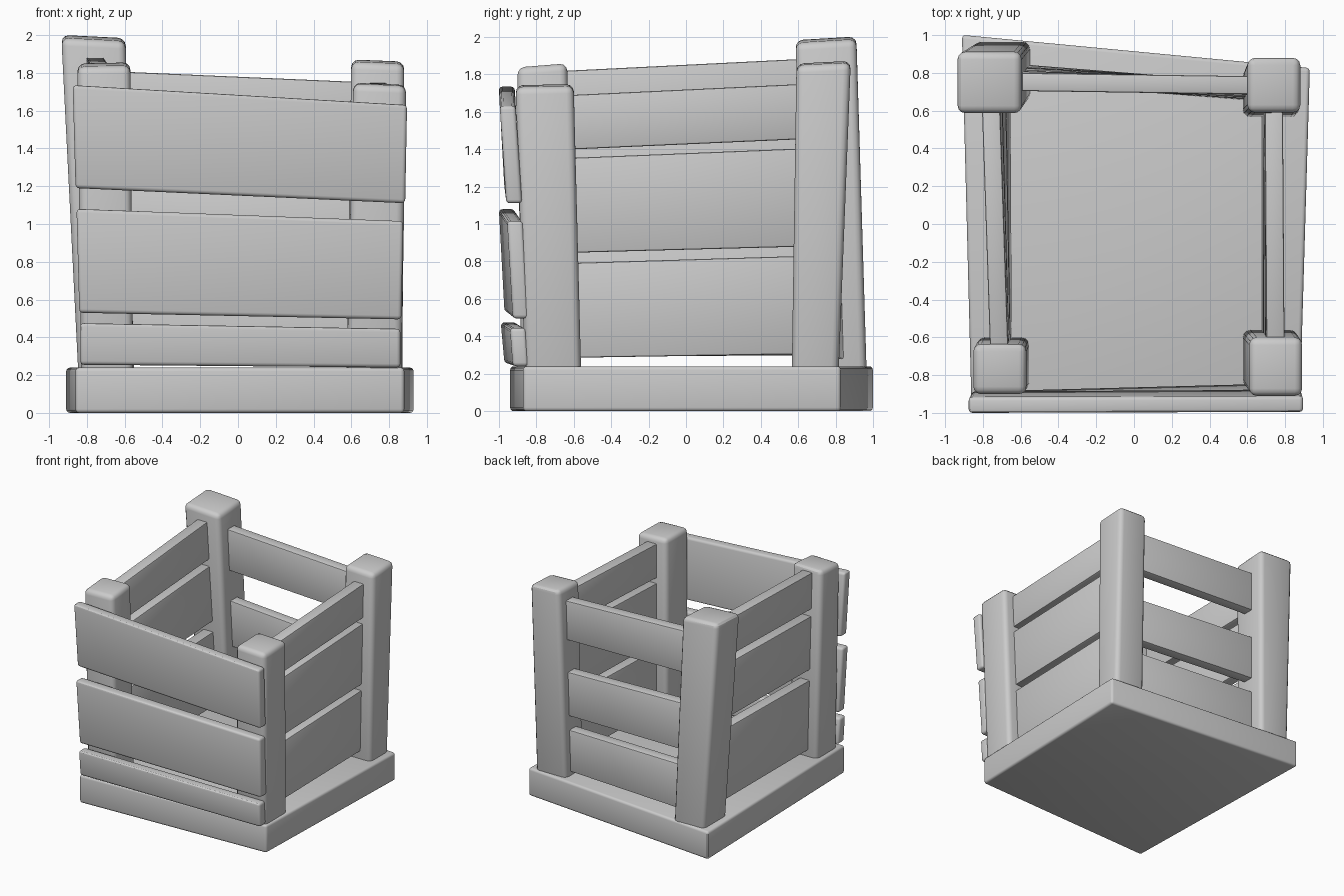
import bpy, bmesh
from mathutils import Vector

if "Cube" in bpy.data.objects:
    bpy.data.objects.remove(bpy.data.objects["Cube"])


def block(name, bottom, top, bevel, segments=3):
    """Six-sided solid from two matching loops of four points, with rounded edges."""
    bm = bmesh.new()
    lo = [bm.verts.new(p) for p in bottom]
    hi = [bm.verts.new(p) for p in top]
    bm.faces.new(lo[::-1])
    bm.faces.new(hi)
    for i in range(4):
        j = (i + 1) % 4
        bm.faces.new((lo[i], lo[j], hi[j], hi[i]))
    bmesh.ops.recalc_face_normals(bm, faces=bm.faces)
    bmesh.ops.bevel(bm, geom=bm.edges[:], offset=bevel, segments=segments,
                    profile=0.5, affect='EDGES', clamp_overlap=True)
    me = bpy.data.meshes.new(name)
    bm.to_mesh(me)
    bm.free()
    ob = bpy.data.objects.new(name, me)
    bpy.context.collection.objects.link(ob)
    bpy.ops.object.select_all(action='DESELECT')
    ob.select_set(True)
    bpy.context.view_layer.objects.active = ob
    bpy.ops.object.shade_smooth_by_angle()
    return ob


# Crooked base slab
base = [(-0.86, -0.94), (0.88, -0.87), (0.93, 0.825), (-0.91, 1.0)]
block("base", [(x, y, 0) for x, y in base], [(x, y, 0.24) for x, y in base], 0.02)

# Corner posts: bottom rectangle, top rectangle (x0, x1, y0, y1), top height, top tilt x / y
Z0 = 0.2
posts = {
    "front_left": ((-0.83, -0.555, -0.88, -0.60), (-0.85, -0.57, -0.90, -0.635), 1.845, 0.02, 0.08),
    "front_right": ((0.575, 0.865, -0.86, -0.56), (0.61, 0.89, -0.91, -0.60), 1.74, -0.04, 0.02),
    "back_right": ((0.575, 0.87, 0.565, 0.815), (0.60, 0.88, 0.59, 0.88), 1.86, -0.04, 0.05),
    "back_left": ((-0.845, -0.55, 0.65, 0.965), (-0.935, -0.595, 0.585, 0.91), 1.985, -0.05, 0.06),
}


def rect(r):
    x0, x1, y0, y1 = r
    return [(x0, y0), (x1, y0), (x1, y1), (x0, y1)]


def axis(key, z):
    """Centre of a leaning post at height z."""
    a, b, top = posts[key][:3]
    t = (z - Z0) / (top - Z0)
    ca = Vector(((a[0] + a[1]) / 2, (a[2] + a[3]) / 2))
    cb = Vector(((b[0] + b[1]) / 2, (b[2] + b[3]) / 2))
    return ca.lerp(cb, t)


for key, (a, b, z, tx, ty) in posts.items():
    cx, cy = (b[0] + b[1]) / 2, (b[2] + b[3]) / 2
    block(key + "_post", [(x, y, Z0) for x, y in rect(a)],
          [(x, y, z + tx * (x - cx) + ty * (y - cy)) for x, y in rect(b)], 0.04)

# Slats let in between neighbouring posts: (low, high) at the first and second post
sides = {
    "right": ("front_right", "back_right",
              [(0.285, 0.79, 0.305, 0.83), (0.845, 1.35, 0.88, 1.405), (1.395, 1.685, 1.455, 1.75)]),
    "left": ("front_left", "back_left",
             [(0.29, 0.89, 0.30, 0.93), (0.98, 1.44, 1.02, 1.50), (1.50, 1.815, 1.56, 1.885)]),
    "back": ("back_left", "back_right",
             [(0.28, 0.66, 0.27, 0.63), (0.79, 1.19, 0.75, 1.13), (1.45, 1.81, 1.41, 1.75)]),
}
for side, (p, q, slats) in sides.items():
    for n, (a0, a1, b0, b1) in enumerate(slats):
        loops = []
        for za, zb in ((a0, b0), (a1, b1)):
            pa, pb = axis(p, za), axis(q, zb)
            d = (pb - pa).normalized()
            off = Vector((-d.y, d.x)) * 0.048
            pa, pb = pa + d * 0.06, pb - d * 0.06
            loops.append([(*(pa + off), za), (*(pa - off), za),
                          (*(pb - off), zb), (*(pb + off), zb)])
        block(f"{side}_slat_{n + 1}", *loops, 0.01, 2)

# Front planks nailed outside the posts: (x, z, outer y) for
# lower left, lower right, upper right, upper left
planks = [
    [(-0.835, 0.255, -0.97), (0.86, 0.24, -0.925), (0.86, 0.445, -0.94), (-0.835, 0.475, -0.99)],
    [(-0.84, 0.53, -0.97), (0.865, 0.495, -0.925), (0.875, 1.015, -0.955), (-0.855, 1.08, -1.0)],
    [(-0.86, 1.19, -0.97), (0.885, 1.11, -0.96), (0.895, 1.63, -0.995), (-0.875, 1.735, -1.0)],
]
for n, pts in enumerate(planks):
    block(f"front_plank_{n + 1}", [(x, y, z) for x, z, y in pts],
          [(x, y + 0.085, z) for x, z, y in pts], 0.02)
